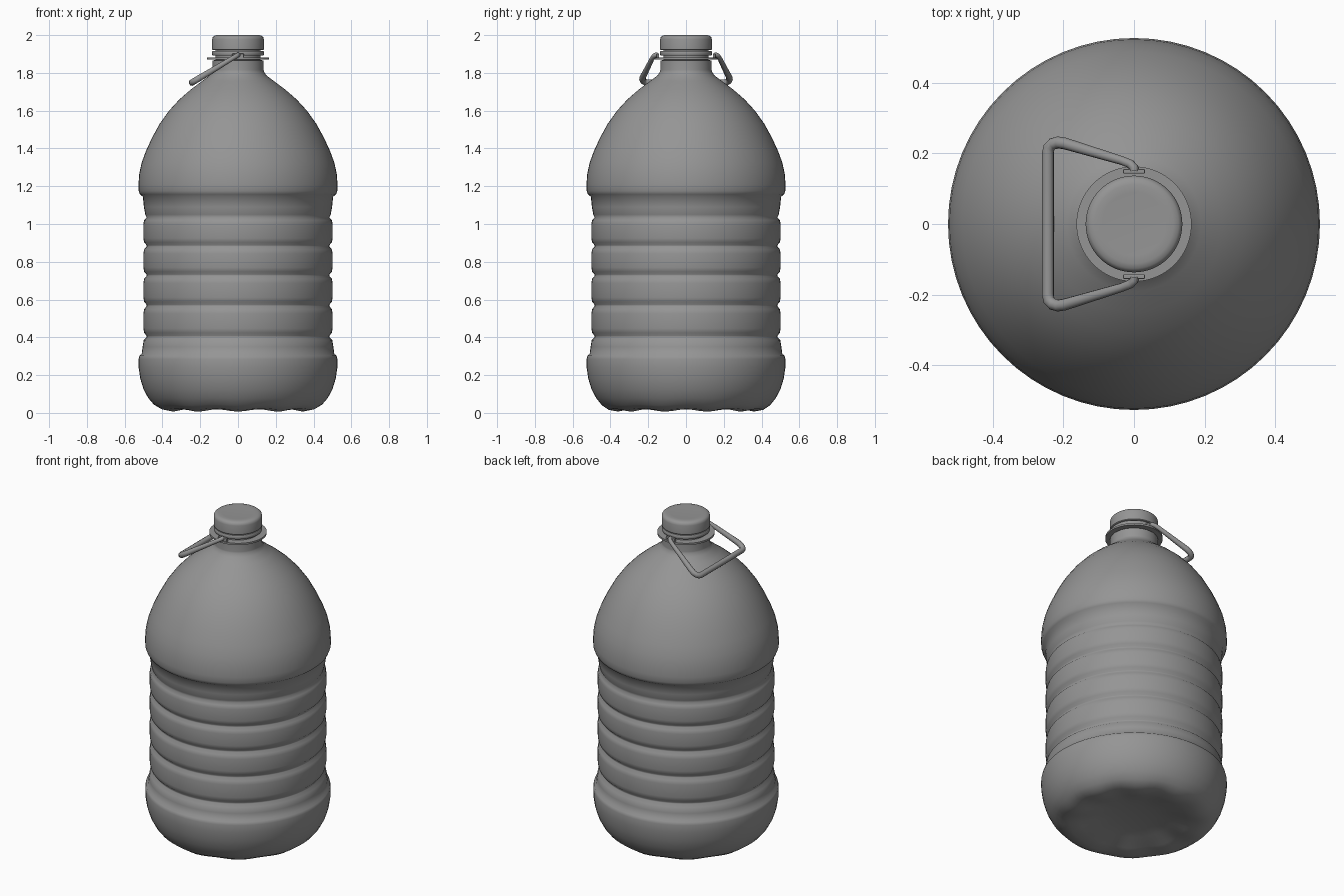
import bpy, bmesh
from math import sin, cos, pi
from mathutils import Vector

if "Cube" in bpy.data.objects:
    bpy.data.objects.remove(bpy.data.objects["Cube"])

SEG = 64
plastic = bpy.data.materials.new("dark_grey_plastic")
plastic.diffuse_color = (0.3, 0.3, 0.3, 1)
plastic.use_nodes = True
plastic.node_tree.nodes["Principled BSDF"].inputs["Base Color"].default_value = plastic.diffuse_color


def finish(obj, angle=40):
    """Dark plastic and smooth shading."""
    obj.data.materials.clear()
    obj.data.materials.append(plastic)
    bpy.ops.object.select_all(action='DESELECT')
    obj.select_set(True)
    bpy.context.view_layer.objects.active = obj
    bpy.ops.object.shade_smooth_by_angle(angle=angle * pi / 180)


def lathe(name, profile, offset=None, angle=40):
    """Revolve (radius, z) points about z; zero radius closes with a pole."""
    bm = bmesh.new()
    rings = []
    for r, z in profile:
        if r == 0:
            rings.append([bm.verts.new((0, 0, z))] * SEG)
            continue
        ring = []
        for i in range(SEG):
            a = 2 * pi * i / SEG
            dz = offset(r, z, a) if offset else 0
            ring.append(bm.verts.new((r * cos(a), r * sin(a), z + dz)))
        rings.append(ring)
    for lo, hi in zip(rings, rings[1:]):
        for i in range(SEG):
            j = (i + 1) % SEG
            bm.faces.new(list(dict.fromkeys((lo[i], lo[j], hi[j], hi[i]))))
    bmesh.ops.recalc_face_normals(bm, faces=bm.faces)
    mesh = bpy.data.meshes.new(name)
    bm.to_mesh(mesh)
    bm.free()
    obj = bpy.data.objects.new(name, mesh)
    bpy.context.collection.objects.link(obj)
    finish(obj, angle)
    return obj


# Bottle: recessed foot and lower bumper
profile = [(0, 0.065), (0.12, 0.06), (0.22, 0.045), (0.30, 0.022), (0.36, 0.013),
           (0.41, 0.020), (0.445, 0.042), (0.475, 0.078), (0.50, 0.125),
           (0.517, 0.18), (0.526, 0.24), (0.526, 0.285), (0.522, 0.303),
           (0.510, 0.312), (0.505, 0.35), (0.499, 0.385), (0.484, 0.400)]
# Four rounded grip ribs
for z0, z1 in ((0.408, 0.565), (0.573, 0.725), (0.733, 0.88), (0.888, 1.035)):
    h = z1 - z0
    profile += [(0.484, z0), (0.497, z0 + 0.1 * h), (0.501, z0 + 0.25 * h),
                (0.501, z0 + 0.75 * h), (0.497, z0 + 0.9 * h), (0.484, z1)]
# Waist step, domed shoulder and neck
profile += [(0.491, 1.05), (0.498, 1.09), (0.504, 1.145), (0.519, 1.157), (0.526, 1.175),
            (0.527, 1.21), (0.523, 1.265), (0.510, 1.325), (0.488, 1.385),
            (0.456, 1.455), (0.415, 1.53), (0.365, 1.60), (0.31, 1.66),
            (0.25, 1.712), (0.19, 1.757), (0.15, 1.787), (0.137, 1.808),
            (0.136, 1.815), (0.136, 1.865), (0.120, 1.868), (0.120, 1.93), (0, 1.93)]


def scallop(r, z, a):
    # Shallow lobes around the foot
    return 0.006 * cos(10 * a) * max(0, 1 - abs(r - 0.36) / 0.12) if z < 0.1 else 0


lathe("bottle_body", profile, scallop, angle=75)

# Neck flange, tamper ring and cap
lathe("neck_flange", [(0.118, 1.870), (0.163, 1.870), (0.163, 1.881), (0.118, 1.881), (0.118, 1.870)])
lathe("tamper_ring", [(0.115, 1.893), (0.135, 1.893), (0.137, 1.897), (0.137, 1.912),
                      (0.134, 1.916), (0.115, 1.916), (0.115, 1.893)])
lathe("cap", [(0, 1.920), (0.133, 1.920), (0.137, 1.924), (0.137, 1.978), (0.134, 1.989),
              (0.126, 1.996), (0.112, 2.0), (0.09, 1.999), (0, 1.997)])

# Carry handle: half path mirrored in y, tilted down to -x
half = [(0.0, 0.150), (0.0, 0.160), (-0.010, 0.170), (-0.035, 0.180), (-0.195, 0.228),
        (-0.215, 0.231), (-0.231, 0.227), (-0.241, 0.217), (-0.244, 0.200)]
path = [Vector((x, y, 1.895 + 0.6 * x)) for x, y in half]
path += [Vector((p.x, -p.y, p.z)) for p in reversed(path)]
curve = bpy.data.curves.new("carry_handle", 'CURVE')
curve.dimensions = '3D'
curve.bevel_depth = 0.017
curve.bevel_resolution = 3
curve.use_fill_caps = True
spline = curve.splines.new('POLY')
spline.points.add(len(path) - 1)
for pt, co in zip(spline.points, path):
    pt.co = (*co, 1)
    # Arms are thinner than the grip bar
    pt.radius = 1.0 if co.x < -0.19 else 0.75
handle = bpy.data.objects.new("carry_handle", curve)
bpy.context.collection.objects.link(handle)
bpy.ops.object.select_all(action='DESELECT')
handle.select_set(True)
bpy.context.view_layer.objects.active = handle
bpy.ops.object.convert(target='MESH')
finish(bpy.context.view_layer.objects.active, 65)

# Hinge lugs on the flange
for side, sign in (("back", 1), ("front", -1)):
    bpy.ops.mesh.primitive_cube_add(size=1, location=(0, sign * 0.149, 1.890))
    lug = bpy.context.object
    lug.name = "hinge_lug_" + side
    lug.scale = (0.062, 0.013, 0.024)
    bpy.ops.object.transform_apply(location=False, rotation=False, scale=True)
    lug.data.materials.append(plastic)
    bevel = lug.modifiers.new("bevel", 'BEVEL')
    bevel.width = 0.003
    bevel.segments = 2
